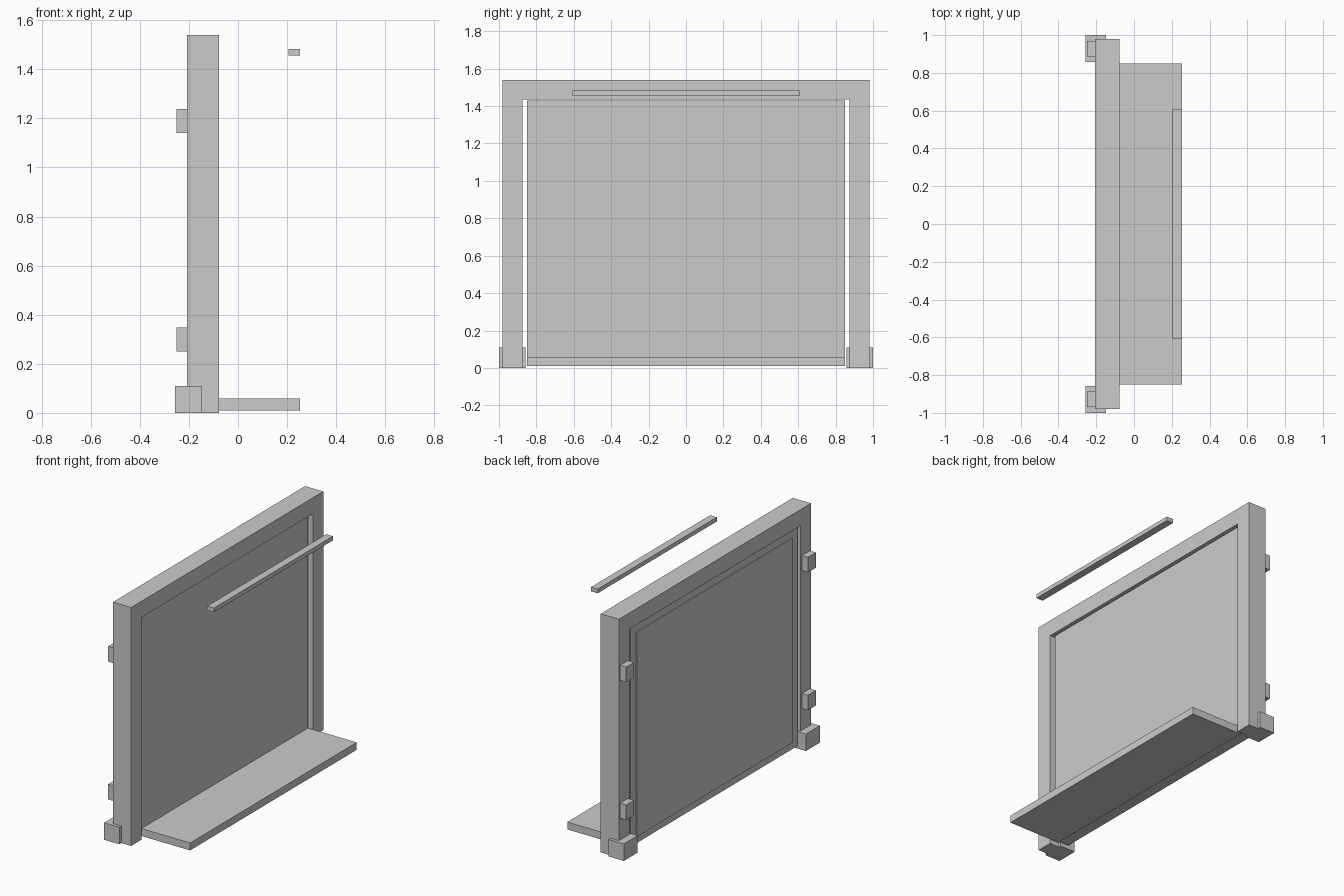
import bpy
import bmesh

if "Cube" in bpy.data.objects:
    bpy.data.objects.remove(bpy.data.objects["Cube"])

grey = bpy.data.materials.new("plain_grey")
grey.diffuse_color = (0.6, 0.6, 0.6, 1)
grey.use_nodes = True
grey.node_tree.nodes["Principled BSDF"].inputs["Base Color"].default_value = grey.diffuse_color


def finish(name, bm):
    mesh = bpy.data.meshes.new(name)
    bmesh.ops.recalc_face_normals(bm, faces=bm.faces)
    bm.to_mesh(mesh)
    bm.free()
    mesh.materials.append(grey)
    obj = bpy.data.objects.new(name, mesh)
    bpy.context.collection.objects.link(obj)
    return obj


def box(name, x, y, z):
    """Box from (min, max) ranges on each axis."""
    bm = bmesh.new()
    bmesh.ops.create_cube(bm, size=1)
    for v in bm.verts:
        for i, (lo, hi) in enumerate((x, y, z)):
            v.co[i] = lo if v.co[i] < 0 else hi
    return finish(name, bm)


# Portal frame: one U-shaped profile extruded through its depth
W, IN, TOP, LINTEL = 0.98, 0.873, 1.54, 1.436
profile = [(-W, 0), (-W, TOP), (W, TOP), (W, 0),
           (IN, 0), (IN, LINTEL), (-IN, LINTEL), (-IN, 0)]
bm = bmesh.new()
face = bm.faces.new([bm.verts.new((-0.207, y, z)) for y, z in profile])
ext = bmesh.ops.extrude_face_region(bm, geom=[face])
for v in ext["geom"]:
    if isinstance(v, bmesh.types.BMVert):
        v.co.x = -0.077
finish("frame", bm)

# Panel filling the frame, with a thin cover plate on its rear
box("panel", (-0.2, -0.095), (-0.85, 0.85), (0.02, 1.43))
box("rear_cover", (-0.206, -0.199), (-0.795, 0.795), (0.065, 1.385))

# Flat shelf at the base and the handle bar above it
box("shelf", (-0.12, 0.253), (-0.85, 0.85), (0.01, 0.058))
box("handle_bar", (0.205, 0.253), (-0.607, 0.607), (1.455, 1.482))

# Feet and rear hinge blocks on both sides
for side, s in (("left", -1), ("right", 1)):
    def span(a, b):
        return tuple(sorted((s * a, s * b)))
    box(f"{side}_foot", (-0.256, -0.147), span(0.858, 1.0), (0, 0.11))
    for level, z in (("lower", 0.25), ("upper", 1.14)):
        box(f"{side}_{level}_hinge", (-0.25, -0.2),
            span(0.888, 0.968), (z, z + 0.098))
